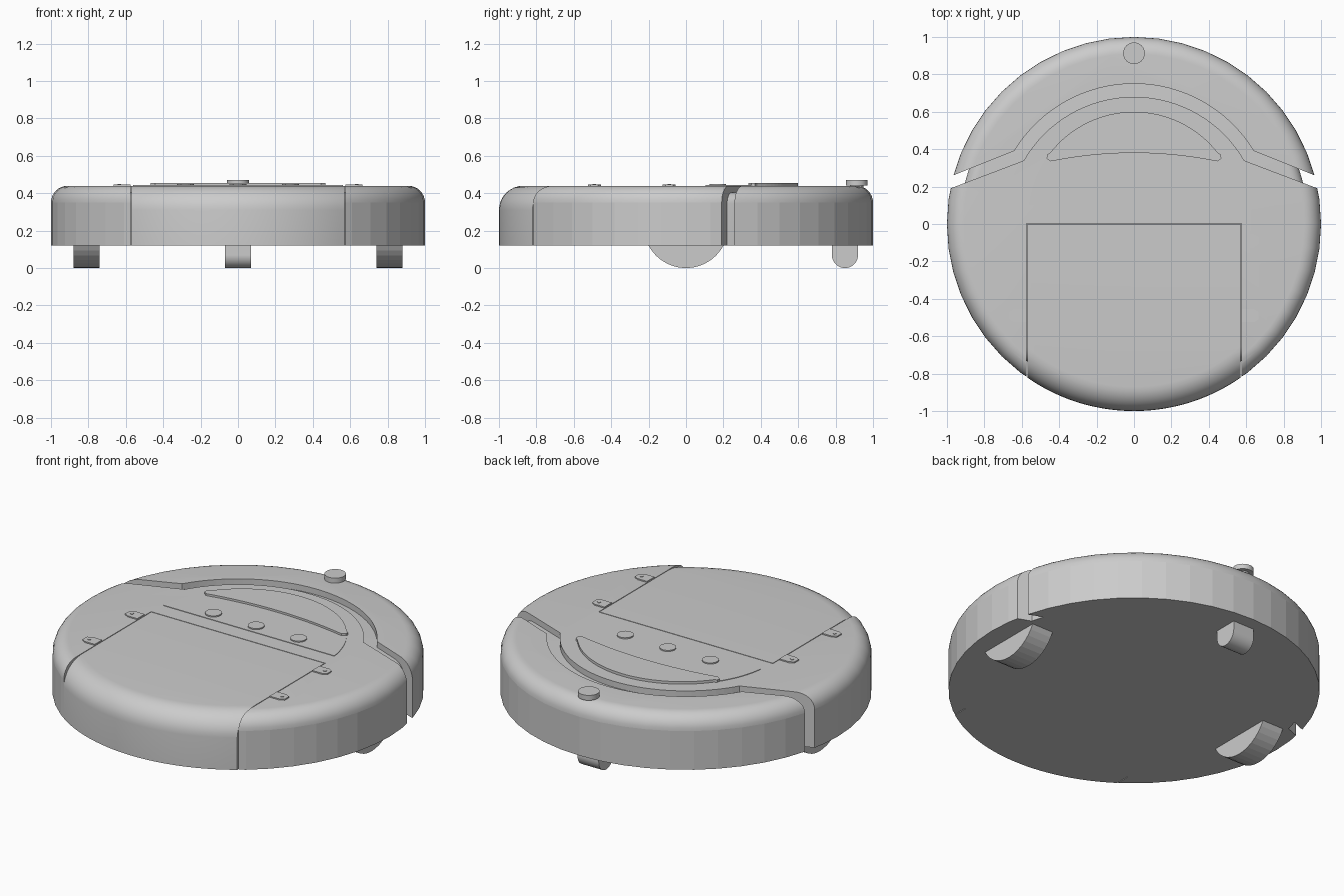
import bpy, bmesh
from math import sin, cos, pi, radians, atan2
from mathutils import Matrix

if "Cube" in bpy.data.objects:
    bpy.data.objects.remove(bpy.data.objects["Cube"], do_unlink=True)

grey = bpy.data.materials.new("light grey plastic")
grey.use_nodes = True
grey.diffuse_color = (0.6, 0.6, 0.6, 1)
grey.node_tree.nodes["Principled BSDF"].inputs["Base Color"].default_value = (0.6, 0.6, 0.6, 1)

BASE, TOP = 0.12, 0.44


def finish(name, bm):
    bmesh.ops.recalc_face_normals(bm, faces=bm.faces)
    mesh = bpy.data.meshes.new(name)
    bm.to_mesh(mesh)
    bm.free()
    mesh.materials.append(grey)
    obj = bpy.data.objects.new(name, mesh)
    bpy.context.collection.objects.link(obj)
    return obj


def disc(name, radius, top, fillet, sides):
    """Solid disc with a rounded upper rim."""
    steps = [i * pi / 16 for i in range(9)]
    rings = [(radius, BASE)] + [(radius - fillet + fillet * cos(a),
                                 top - fillet + fillet * sin(a)) for a in steps]
    bm = bmesh.new()
    loops = [[bm.verts.new((r * cos(2 * pi * k / sides), r * sin(2 * pi * k / sides), z))
              for k in range(sides)] for r, z in rings]
    for low, high in zip(loops, loops[1:]):
        for k in range(sides):
            n = (k + 1) % sides
            bm.faces.new((low[k], low[n], high[n], high[k]))
    bm.faces.new(loops[0])
    bm.faces.new(loops[-1])
    return finish(name, bm)


def prism(name, outline, z0, z1):
    """Extrude a plan outline between two heights."""
    bm = bmesh.new()
    face = bm.faces.new([bm.verts.new((x, y, z0)) for x, y in outline])
    ext = bmesh.ops.extrude_face_region(bm, geom=[face])
    verts = [v for v in ext["geom"] if isinstance(v, bmesh.types.BMVert)]
    bmesh.ops.translate(bm, verts=verts, vec=(0, 0, z1 - z0))
    return finish(name, bm)


def cylinder(name, radius, depth, centre, axis="Z", sides=32):
    bm = bmesh.new()
    turn = Matrix.Rotation(pi / 2, 4, "Y") if axis == "X" else Matrix()
    bmesh.ops.create_cone(bm, cap_ends=True, segments=sides, radius1=radius, radius2=radius,
                          depth=depth, matrix=Matrix.Translation(centre) @ turn)
    return finish(name, bm)


def box_outline(x0, x1, y0, y1):
    return [(x0, y0), (x1, y0), (x1, y1), (x0, y1)]


def arc(cy, r, a0, a1, steps=32):
    return [(r * cos(a0 + (a1 - a0) * i / steps), cy + r * sin(a0 + (a1 - a0) * i / steps))
            for i in range(steps + 1)]


def cut(obj, cutter, operation="DIFFERENCE"):
    mod = obj.modifiers.new("cut", "BOOLEAN")
    mod.object, mod.operation, mod.solver = cutter, operation, "EXACT"
    bpy.context.view_layer.objects.active = obj
    bpy.ops.object.modifier_apply(modifier=mod.name)


def smooth(obj, angle):
    bpy.ops.object.select_all(action="DESELECT")
    obj.select_set(True)
    bpy.context.view_layer.objects.active = obj
    bpy.ops.object.shade_smooth_by_angle(angle=radians(angle))


# Outer shell, split by the bumper groove and opened for the front panel
shell = disc("body_and_bumper", 1, TOP, 0.09, 48)
outer = atan2(0.39, 0.64)
inner = atan2(0.34, 0.59)
groove = ([(1.1, 0.206)] + arc(0, 0.75, outer, pi - outer) + [(-1.1, 0.206)] +
          [(-1.1, 0.145)] + arc(0, 0.68, pi - inner, inner) + [(1.1, 0.145)])
groove_cutter = prism("groove_cutter", groove, 0, 1)
opening_cutter = prism("opening_cutter", box_outline(-0.574, 0.574, -1.2, 0.003), 0, 1)
panel_cutter = prism("panel_cutter", box_outline(-0.57, 0.57, -1.2, -0.001), 0, 1)
cut(shell, groove_cutter)
cut(shell, opening_cutter)
smooth(shell, 30)
# Flat facets on the vertical wall
for poly in shell.data.polygons:
    if abs(poly.normal.z) < 0.05:
        poly.use_smooth = False

# Front panel with a softer rim
panel = disc("front_panel", 1, TOP, 0.13, 144)
cut(panel, panel_cutter, "INTERSECT")
smooth(panel, 30)
for cutter in (groove_cutter, opening_cutter, panel_cutter):
    bpy.data.objects.remove(cutter, do_unlink=True)

# Inner core that shows at the bottom of the groove
smooth(disc("inner_core", 0.93, 0.405, 0.06, 96), 30)

# Control area: thin plate, raised handle and three buttons
plate_end = atan2(0.07, 0.56)
prism("control_plate", arc(0.033, 0.567, plate_end, pi - plate_end), TOP - 0.01, TOP + 0.003)
tip = atan2(0.35, 0.45)
handle = arc(0.033, 0.567, tip, pi - tip)
handle += [(-0.465, 0.37), (-0.467, 0.35), (-0.445, 0.335)]
handle += [(0.43 * t, 0.38 - 0.042 * t * t) for t in [i / 8 for i in range(-8, 9)]]
handle += [(0.445, 0.335), (0.467, 0.35), (0.465, 0.37)]
prism("handle", handle, TOP - 0.01, TOP + 0.015)
for name, x in (("left", 0.28), ("middle", 0), ("right", -0.28)):
    cylinder(name + "_button", 0.045, 0.02, (x, 0.17, TOP), sides=24)

# Screw tabs, side wheels
for side, s in (("left", 1), ("right", -1)):
    for place, y in (("rear", -0.09), ("front", -0.49)):
        tab = [(0.575, -0.035), (0.64, -0.035), (0.665, -0.02), (0.665, 0.02),
               (0.64, 0.035), (0.575, 0.035)]
        prism(f"{side}_{place}_tab", [(s * a, y + b) for a, b in tab], TOP - 0.01, TOP + 0.007)
        cylinder(f"{side}_{place}_screw", 0.01, 0.02, (s * 0.635, y, TOP), sides=12)
    wheel = cylinder(side + "_wheel", 0.227, 0.14, (s * 0.81, 0, 0.227), "X", 40)
    # Keep only the part of the wheel hidden in or below the body
    bm = bmesh.new()
    bm.from_mesh(wheel.data)
    geom = bm.verts[:] + bm.edges[:] + bm.faces[:]
    bmesh.ops.bisect_plane(bm, geom=geom, plane_co=(0, 0, 0.13), plane_no=(0, 0, 1),
                           clear_outer=True)
    bm.to_mesh(wheel.data)
    bm.free()

# Rear caster and its fork, sensor knob on the bumper
cylinder("rear_caster", 0.07, 0.14, (0, 0.85, 0.07), "X", 32)
prism("caster_fork", box_outline(-0.07, 0.07, 0.78, 0.92), 0.07, 0.13)
cylinder("sensor_knob", 0.058, 0.03, (0, 0.913, 0.457))
cylinder("knob_stem", 0.035, 0.05, (0, 0.913, 0.42), sides=24)
for name in ("rear_caster", "sensor_knob", "knob_stem"):
    smooth(bpy.data.objects[name], 30)
